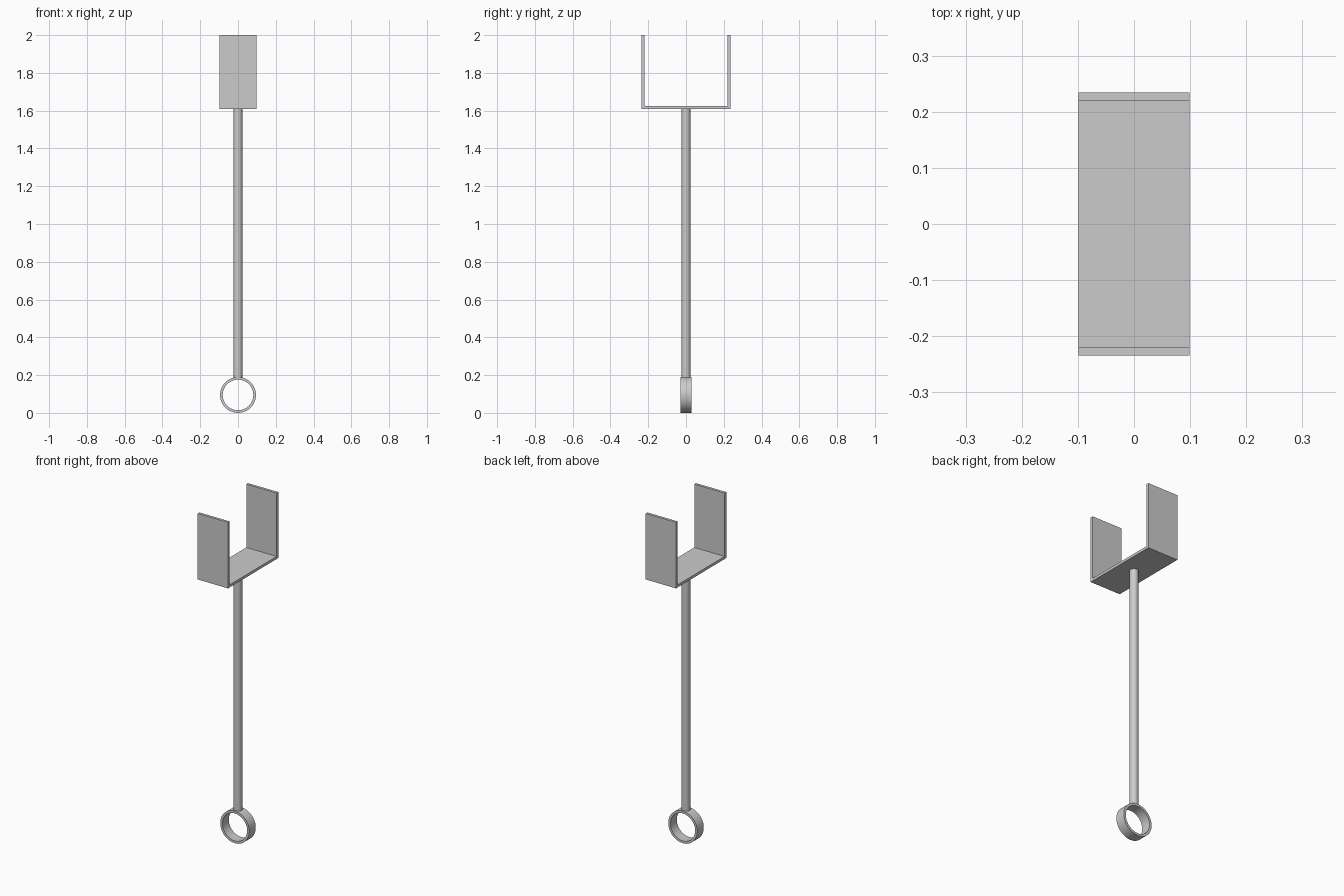
import bpy, bmesh, math

if "Cube" in bpy.data.objects:
    bpy.data.objects.remove(bpy.data.objects["Cube"])


def extrude_obj(name, loops, axis, half):
    """Prism from closed 2D loops (outer, optional inner with equal count), extruded +-half."""
    def place(a, b, d):
        return (d, a, b) if axis == 'x' else (a, d, b)
    bm = bmesh.new()
    rings = [[[bm.verts.new(place(a, b, d)) for a, b in lp] for d in (-half, half)] for lp in loops]
    for lo, hi in rings:
        n = len(lo)
        for i in range(n):
            j = (i + 1) % n
            bm.faces.new((lo[i], lo[j], hi[j], hi[i]))
    for s in (0, 1):
        if len(rings) == 1:
            bm.faces.new(rings[0][s])
        else:
            o, q = rings[0][s], rings[1][s]
            for i in range(len(o)):
                j = (i + 1) % len(o)
                bm.faces.new((o[i], o[j], q[j], q[i]))
    bmesh.ops.recalc_face_normals(bm, faces=bm.faces)
    me = bpy.data.meshes.new(name)
    bm.to_mesh(me)
    bm.free()
    ob = bpy.data.objects.new(name, me)
    bpy.context.collection.objects.link(ob)
    return ob


def smooth(ob):
    bpy.ops.object.select_all(action='DESELECT')
    ob.select_set(True)
    bpy.context.view_layer.objects.active = ob
    bpy.ops.object.shade_smooth_by_angle(angle=math.radians(30))


def circle(r, cz, n=48):
    return [(r * math.cos(2 * math.pi * i / n), cz + r * math.sin(2 * math.pi * i / n)) for i in range(n)]


# U-shaped bracket: thin base plate with two upright plates
W, T, Z0, Z1 = 0.2345, 0.0155, 1.61, 2.0
half_u = [(W, Z0), (W, Z1), (W - T, Z1), (W - T, Z0 + T)]
profile = half_u + [(-y, z) for y, z in reversed(half_u)]
extrude_obj("fork_bracket", [profile], 'x', 0.099)

# Ring at the bottom, its hole facing front
R = 0.095
smooth(extrude_obj("pull_ring", [circle(R, R), circle(R - 0.014, R)], 'y', 0.03))

# Round rod joining ring and bracket
lo, hi = 2 * R - 0.007, Z0 + 0.005
bpy.ops.mesh.primitive_cylinder_add(vertices=32, radius=0.0235, depth=hi - lo, location=(0, 0, (lo + hi) / 2))
rod = bpy.context.object
rod.name = "rod"
smooth(rod)
